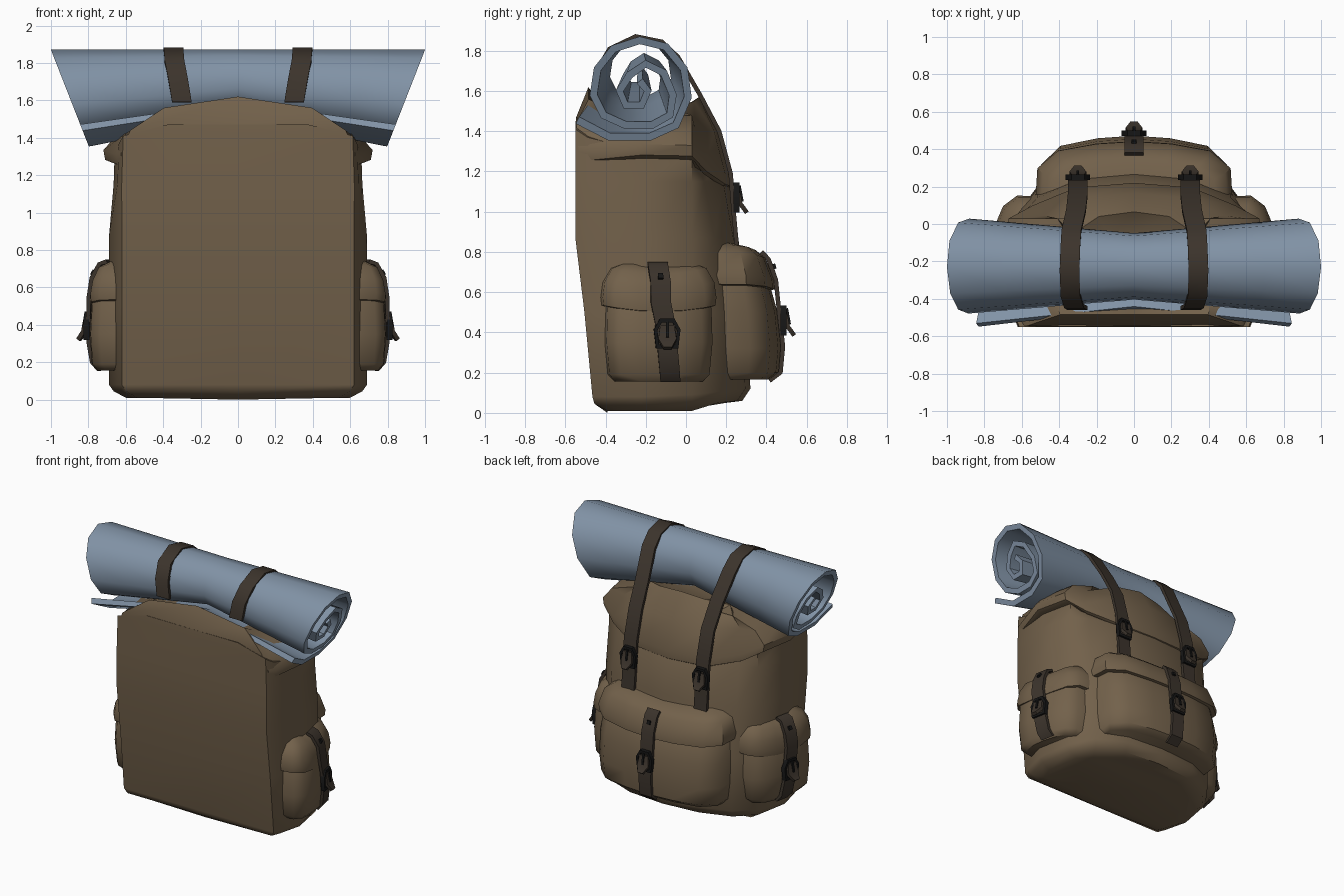
import bpy, bmesh, math
from mathutils import Vector

if "Cube" in bpy.data.objects:
    bpy.data.objects.remove(bpy.data.objects["Cube"])


def material(name, rgb):
    m = bpy.data.materials.new(name)
    m.diffuse_color = (*rgb, 1)
    m.use_nodes = True
    m.node_tree.nodes["Principled BSDF"].inputs["Base Color"].default_value = m.diffuse_color
    return m


CANVAS = material("canvas", (0.17, 0.12, 0.07))
MAT = material("foam_mat", (0.22, 0.29, 0.38))
LEATHER = material("leather", (0.045, 0.034, 0.025))
METAL = material("dark_metal", (0.008, 0.008, 0.008))


def loft(name, rings, mat, closed=False, angle=45):
    """Skin equal-length rings; cap both ends unless the chain is closed."""
    bm = bmesh.new()
    vs = [[bm.verts.new(p) for p in r] for r in rings]
    n = len(vs[0])
    pairs = list(zip(vs, vs[1:])) + ([(vs[-1], vs[0])] if closed else [])
    for a, b in pairs:
        for i in range(n):
            j = (i + 1) % n
            bm.faces.new((a[i], a[j], b[j], b[i]))
    if not closed:
        bm.faces.new(vs[0])
        bm.faces.new(vs[-1])
    bmesh.ops.recalc_face_normals(bm, faces=bm.faces)
    me = bpy.data.meshes.new(name)
    bm.to_mesh(me)
    bm.free()
    me.materials.append(mat)
    me.shade_smooth()
    me.set_sharp_from_angle(angle=math.radians(angle))
    ob = bpy.data.objects.new(name, me)
    bpy.context.collection.objects.link(ob)
    return ob


def pack_ring(hw, yb, yf, zs, back=.9):
    """D-shaped plan section: flat at the back, rounded in front."""
    half = [(0, yb), (back * hw, yb), ((back + .035) * hw, yb + .06), (hw, -.22), (.93 * hw, .03),
            (.75 * hw, yf - .12), (.43 * hw, yf - .025), (0, yf)]
    if not isinstance(zs, (list, tuple)):
        zs = [zs] * 8
    right = [Vector((x, y, z)) for (x, y), z in zip(half, zs)]
    return right + [Vector((-p.x, p.y, p.z)) for p in right[-2:0:-1]]


def strap(name, place, pts, width, thick=.022, mat=LEATHER):
    """Ribbon along (u, v, w) points, wide in u; width may vary per point."""
    widths = width if isinstance(width, list) else [width] * len(pts)
    rings = []
    for i, (u, v, w) in enumerate(pts):
        a, b = pts[max(i - 1, 0)], pts[min(i + 1, len(pts) - 1)]
        n = Vector((a[2] - b[2], b[1] - a[1])).normalized() * thick / 2
        h = widths[i] / 2
        rings.append([place(u - h, v + n.x, w + n.y), place(u + h, v + n.x, w + n.y),
                      place(u + h, v - n.x, w - n.y), place(u - h, v - n.x, w - n.y)])
    return loft(name, rings, mat)


def buckle(name, place, u, v, w):
    """Six-sided metal frame with the loose strap end poking out."""
    outline = [(-.055, -.075), (.055, -.075), (.066, .02), (.035, .075), (-.035, .075), (-.066, .02)]
    rings = [[place(u + x * k, v + y * k, w + d)
              for k, d in ((1, -.01), (1, .02), (.74, .02), (.74, -.01))] for x, y in outline]
    loft(name + "_frame", rings, METAL, closed=True)
    strap(name + "_tongue", place,
          [(u, v + .04, w + .01), (u, v - .03, w + .025), (u, v - .075, w + .058)], [.07, .09, .04])
    strap(name + "_pin", place, [(u, v + .06, w + .02), (u, v - .02, w + .035)], .014, .014, METAL)


def pocket(name, place, specs, lift=0):
    """Bulging pouch from (height, half width, depth) levels."""
    rings = []
    for v, a, d in specs:
        half = [(1, 0), (.975, .6), (.77, .86), (.38, .965)]
        prof = half + [(0, 1)] + [(-x, y) for x, y in half[::-1]]
        rings.append([place(a * x, v + lift * x * x, d * y) for x, y in prof])
    loft(name, rings, CANVAS)


# Main bag
loft("bag_body", [pack_ring(.60, -.39, .20, [0, .01, .01, .01, .01, .03, .05, .05]),
                  pack_ring(.665, -.455, .28, [.045] * 4 + [.045, .05, .06, .06]),
                  pack_ring(.69, -.465, .32, [.08] * 4 + [.09, .11, .12, .12]),
                  pack_ring(.69, -.505, .305, .5),
                  pack_ring(.69, -.55, .26, .87),
                  pack_ring(.665, -.55, .21, 1.15, .935),
                  pack_ring(.66, -.55, .17, [1.42, 1.41, 1.37, 1.3, 1.3, 1.25, 1.2, 1.2], .93),
                  pack_ring(.42, -.547, .05, [1.47, 1.47, 1.45, 1.36, 1.36, 1.3, 1.3, 1.3])], CANVAS)

# Top lid with its hem, dished where the roll rests
lip = [1.25, 1.25, 1.245, 1.27, 1.265, 1.19, 1.125, 1.115]
loft("bag_lid", [pack_ring(.68, -.52, .205, lip, .87),
                 pack_ring(.71, -.53, .22, [z + .012 for z in lip], .87),
                 pack_ring(.72, -.535, .22, [z + .065 for z in lip], .87),
                 pack_ring(.64, -.546, .165, [1.47, 1.44, 1.42, 1.42, 1.42, 1.41, 1.40, 1.40]),
                 pack_ring(.44, -.485, .065, [1.62, 1.56, 1.53, 1.47, 1.48, 1.51, 1.55, 1.57]),
                 pack_ring(.3, -.40, -.05, 1.48)], CANVAS)

# Rolled sleeping mat: a spiral section, slimmer in the middle, slanted ends
spiral = [(-.54, 1.455), (-.38, 1.372), (-.18, 1.372), (-.05, 1.43), (.01, 1.57), (-.01, 1.71),
          (-.10, 1.82), (-.23, 1.852), (-.36, 1.81), (-.44, 1.71), (-.46, 1.58), (-.41, 1.48),
          (-.30, 1.43), (-.17, 1.43), (-.08, 1.48), (-.065, 1.58), (-.11, 1.69), (-.20, 1.735),
          (-.28, 1.68), (-.33, 1.60), (-.30, 1.53), (-.22, 1.53), (-.19, 1.60), (-.23, 1.65)]
outer, inner = [], []
for i, p in enumerate(spiral):
    a, b = Vector(spiral[max(i - 1, 0)]), Vector(spiral[min(i + 1, len(spiral) - 1)])
    t = (b - a).normalized()
    off = Vector((t.y, -t.x)) * .019
    outer.append(Vector(p) + off)
    inner.append(Vector(p) - off)
section = outer + inner[::-1]
rolls = []
for t in (-1, -.7, -.35, 0, .35, .7, 1):
    s = .7 + .3 * abs(t)
    rolls.append([(t * min(1, .8 + .2 * (p.y - 1.36) / .51),
                   -.23 + (p.x + .23) * s, 1.872 + (p.y - 1.872) * s) for p in section])
loft("sleeping_mat", rolls, MAT)


# Front pocket
def front(u, v, w):
    return Vector((u, .085 + w, v))


pocket("front_pocket", front, [(.165, .47, .33), (.20, .50, .375), (.32, .51, .387),
                               (.5, .51, .37), (.68, .49, .32), (.76, .45, .25)])
pocket("front_pocket_flap", front, [(.61, .50, .34), (.615, .525, .358), (.66, .53, .355),
                                    (.77, .50, .31), (.81, .44, .26), (.83, .34, .16)], lift=.025)
strap("front_strap", front, [(0, .80, .29), (0, .765, .325), (0, .66, .362), (0, .53, .375),
                             (0, .33, .397), (0, .2, .385), (0, .16, .33)], .1)
strap("front_strap_rivet", front, [(0, .74, .348), (0, .715, .356)], .025, .02, METAL)
buckle("front_buckle", front, 0, .46, .395)

# Mirrored side pockets (turned a little toward the pocket side) and lid straps
for side, s in (("right", 1), ("left", -1)):
    def flank(u, v, w, s=s):
        return Vector((s * (.54 + w - .2 * u), -.14 + u + .06 * w, v))

    def over(u, v, w, s=s):
        return Vector((s * u, w, v))

    pocket(side + "_pocket", flank, [(.155, .22, .20), (.19, .255, .23), (.35, .27, .24),
                                     (.52, .265, .23), (.62, .24, .19)])
    pocket(side + "_pocket_flap", flank, [(.50, .27, .22), (.505, .285, .235), (.545, .29, .238),
                                          (.62, .28, .225), (.69, .24, .195), (.725, .15, .13)], lift=.03)
    strap(side + "_pocket_strap", flank,
          [(-.01, .74, .15), (-.01, .725, .19), (0, .65, .233), (0, .55, .248), (.02, .45, .255),
           (.035, .3, .255), (.045, .2, .24), (.05, .16, .205)], .1)
    strap(side + "_pocket_rivet", flank, [(0, .69, .226), (0, .665, .24)], .025, .02, METAL)
    buckle(side + "_pocket_buckle", flank, .03, .395, .26)
    strap(side + "_lid_strap", over,
          [(.30, 1.59, -.45), (.32, 1.71, -.44), (.34, 1.81, -.38), (.345, 1.872, -.25),
           (.34, 1.845, -.12), (.335, 1.77, -.04), (.31, 1.58, .07), (.30, 1.40, .165),
           (.30, 1.19, .222), (.30, 1.02, .235), (.30, .80, .255)], .105)
    buckle(side + "_lid_buckle", over, .30, 1.07, .245)
